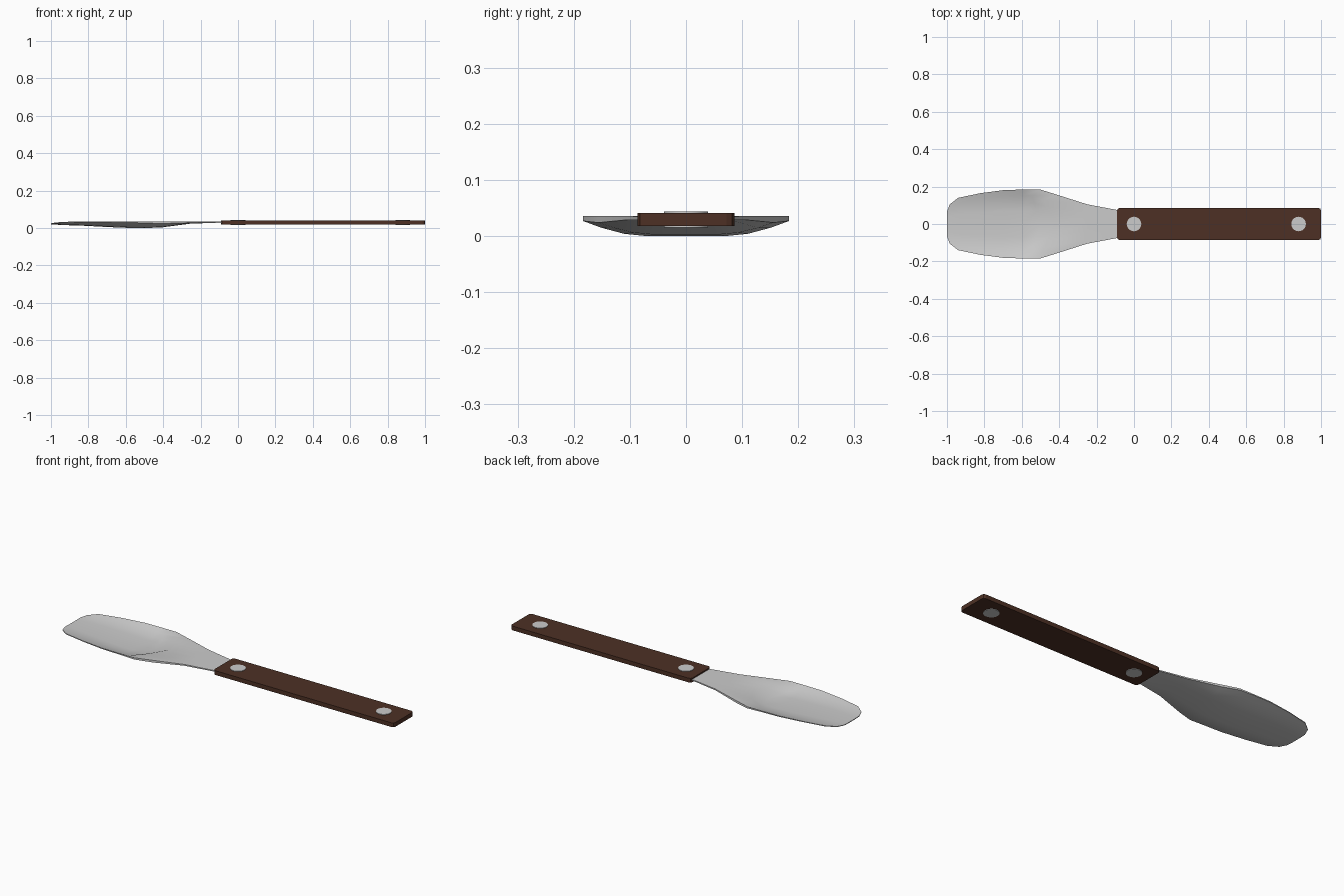
import bpy, bmesh

if "Cube" in bpy.data.objects:
    bpy.data.objects.remove(bpy.data.objects["Cube"])

def material(name, color):
    m = bpy.data.materials.new(name)
    m.diffuse_color = color
    m.use_nodes = True
    m.node_tree.nodes["Principled BSDF"].inputs["Base Color"].default_value = m.diffuse_color
    return m

def add_object(name, bm, mat):
    bmesh.ops.recalc_face_normals(bm, faces=bm.faces)
    me = bpy.data.meshes.new(name)
    bm.to_mesh(me)
    bm.free()
    ob = bpy.data.objects.new(name, me)
    bpy.context.collection.objects.link(ob)
    me.materials.append(mat)
    return ob

steel = material("steel", (0.62, 0.62, 0.62, 1))
wood = material("wood", (0.075, 0.03, 0.018, 1))

# Blade stations: x, half width, rim top, rim bottom, floor top, floor bottom, chevron shift
stations = [
    (-1.00, 0.065, 0.025, 0.022, 0.024, 0.020, 0),
    (-0.985, 0.105, 0.028, 0.025, 0.024, 0.019, 0),
    (-0.94, 0.140, 0.033, 0.029, 0.022, 0.016, 0),
    (-0.82, 0.165, 0.035, 0.031, 0.019, 0.012, 0),
    (-0.69, 0.182, 0.036, 0.031, 0.012, 0.005, 0),
    (-0.59, 0.184, 0.036, 0.030, 0.009, 0.001, 0),
    (-0.50, 0.184, 0.036, 0.027, 0.010, 0.000, 0.3),
    (-0.41, 0.156, 0.036, 0.024, 0.034, 0.003, 0.6),
    (-0.25, 0.105, 0.036, 0.029, 0.036, 0.024, 0),
    (-0.09, 0.075, 0.034, 0.028, 0.034, 0.028, 0),
    (0.05, 0.070, 0.034, 0.028, 0.034, 0.028, 0),
]
half = [(0.0, 1.0), (0.38, 1.0), (0.6, 0.85), (0.82, 0.45), (1.0, 0.0)]
section = [(-t, f) for t, f in half[:0:-1]] + half

bm = bmesh.new()
rings = []
for x, w, rt, rb, ft, fb, shift in stations:
    top = [bm.verts.new((x - shift * w * abs(t) * (abs(t) < 0.9),
                         w * t, rt + (ft - rt) * f)) for t, f in section]
    bottom = [bm.verts.new((x, w * t, rb + (fb - rb) * f)) for t, f in reversed(section)]
    rings.append(top + bottom)
n = len(rings[0])
for a, b in zip(rings, rings[1:]):
    for i in range(n):
        j = (i + 1) % n
        bm.faces.new((a[i], a[j], b[j], b[i]))
bm.faces.new(rings[0])
bm.faces.new(rings[-1])
blade = add_object("blade", bm, steel)

# Handle: flat slab with rounded corners
bm = bmesh.new()
bmesh.ops.create_cube(bm, size=1)
bmesh.ops.scale(bm, vec=(1.09, 0.172, 0.023), verts=bm.verts)
bmesh.ops.translate(bm, vec=(0.455, 0, 0.0295), verts=bm.verts)
corners = [e for e in bm.edges if abs(e.verts[0].co.z - e.verts[1].co.z) > 0.01]
bmesh.ops.bevel(bm, geom=corners, offset=0.014, segments=2, profile=0.5, affect='EDGES')
add_object("handle", bm, wood)

# Rivets through both faces of the handle
for name, x in (("front_rivet", 0.0), ("rear_rivet", 0.88)):
    bm = bmesh.new()
    bmesh.ops.create_cone(bm, cap_ends=True, segments=24, radius1=0.039, radius2=0.039, depth=0.029)
    bmesh.ops.translate(bm, vec=(x, 0, 0.0295), verts=bm.verts)
    add_object(name, bm, steel)

# Smooth the blade and rivets, keeping hard edges
for ob in bpy.context.collection.objects:
    ob.select_set(ob.name != "handle")
bpy.context.view_layer.objects.active = blade
bpy.ops.object.shade_smooth_by_angle(angle=0.5)
